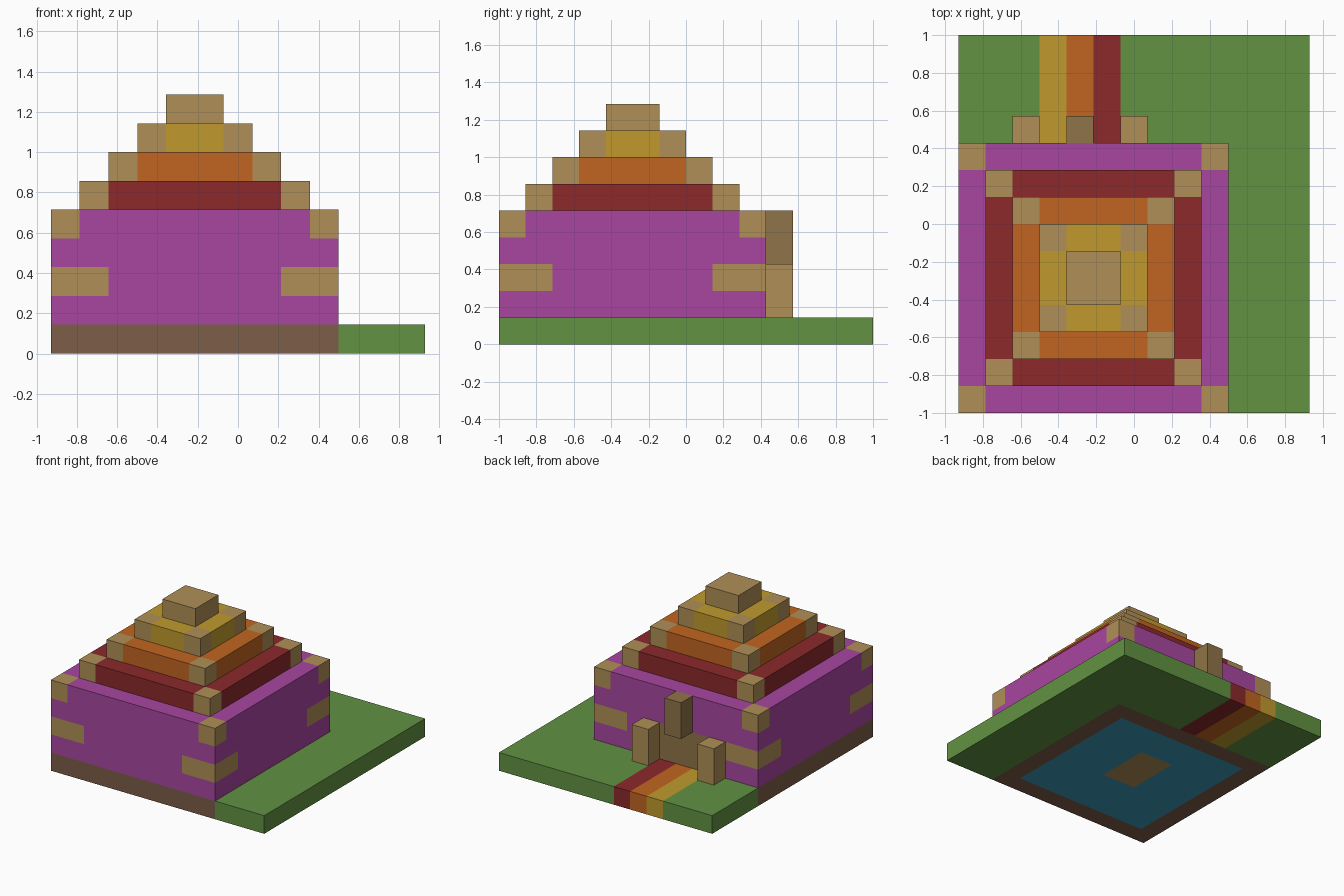
import bpy
import bmesh
from itertools import product
from mathutils import Vector

if "Cube" in bpy.data.objects:
    bpy.data.objects.remove(bpy.data.objects["Cube"], do_unlink=True)

UNIT = 1 / 7                          # one building block
ORIGIN = Vector((-6.5, -7, 0))        # corner of the 13 x 14 plot


def linear(c):
    c /= 255
    return c / 12.92 if c <= 0.04045 else ((c + 0.055) / 1.055) ** 2.4


COLOURS = {
    "purple": (168, 70, 160), "tan": (176, 143, 87), "dark_tan": (144, 116, 72),
    "red": (140, 41, 43), "orange": (194, 101, 33), "yellow": (192, 154, 46),
    "green": (98, 146, 66), "brown": (125, 93, 71), "teal": (58, 156, 188),
}
MATERIALS = {}
for name, rgb in COLOURS.items():
    mat = bpy.data.materials.new(name)
    mat.use_nodes = True
    colour = [linear(c) for c in rgb] + [1]
    mat.diffuse_color = colour
    mat.node_tree.nodes["Principled BSDF"].inputs["Base Color"].default_value = colour
    MATERIALS[name] = mat


def block(name, start, size, rule):
    """Box of unit cells; rule(i, j, k) names the colour of each cell."""
    bm = bmesh.new()
    mesh = bpy.data.meshes.new(name)
    slots = []
    for axis, side in product(range(3), (0, 1)):
        u, v = (axis + 1) % 3, (axis + 2) % 3
        for a, b in product(range(size[u]), range(size[v])):
            cell = [0, 0, 0]
            cell[axis], cell[u], cell[v] = side * (size[axis] - 1), a, b
            ring = [(0, 0), (1, 0), (1, 1), (0, 1)]
            corners = []
            for du, dv in ring if side else reversed(ring):
                p = Vector(cell)
                p[axis] += side
                p[u] += du
                p[v] += dv
                corners.append(bm.verts.new((p + Vector(start) + ORIGIN) * UNIT))
            face = bm.faces.new(corners)
            colour = rule(*cell)
            if colour not in slots:
                slots.append(colour)
                mesh.materials.append(MATERIALS[colour])
            face.material_index = slots.index(colour)
    bmesh.ops.remove_doubles(bm, verts=bm.verts, dist=0.001)
    bmesh.ops.dissolve_limit(bm, angle_limit=0.01, verts=bm.verts,
                             edges=bm.edges, delimit={"MATERIAL"})
    bm.to_mesh(mesh)
    bm.free()
    obj = bpy.data.objects.new(name, mesh)
    bpy.context.collection.objects.link(obj)
    return obj


# Ground slab: lawn, striped path, foundation and floor
def ground(i, j, k):
    if i < 10 and j < 10:
        if i in (4, 5) and j in (4, 5, 6):
            return "tan"
        return "teal" if 0 < i < 9 and 0 < j < 9 else "brown"
    return {3: "yellow", 4: "orange", 5: "red"}.get(i, "green")


block("ground", (0, 0, 0), (13, 14, 1), ground)


# Walls: corner stones, longer stone bands and the back door
def walls(i, j, k):
    from_x, from_y = min(i, 9 - i), min(j, 9 - j)
    if j == 9 and 3 <= i <= 5 and k < 2:
        return "dark_tan"
    if k == 3 and from_x == 0 and from_y == 0:
        return "tan"
    if k == 1 and from_x < 2 and from_y < 2:
        return "tan"
    return "purple"


block("walls", (0, 0, 1), (10, 10, 4), walls)

# Stepped roof with stone corners
for step, colour in enumerate(("red", "orange", "yellow", "tan"), 1):
    n = 10 - 2 * step

    def tier(i, j, k, n=n, colour=colour):
        return "tan" if i in (0, n - 1) and j in (0, n - 1) else colour

    block(f"roof_tier_{step}", (step, step, 4 + step), (n, n, 1), tier)

# Door posts and the hanging block above the door
for side, x in (("right", 2), ("left", 6)):
    block(f"door_post_{side}", (x, 10, 1), (1, 1, 2), lambda i, j, k: "tan")
block("door_block", (4, 10, 3), (1, 1, 2), lambda i, j, k: "dark_tan")
